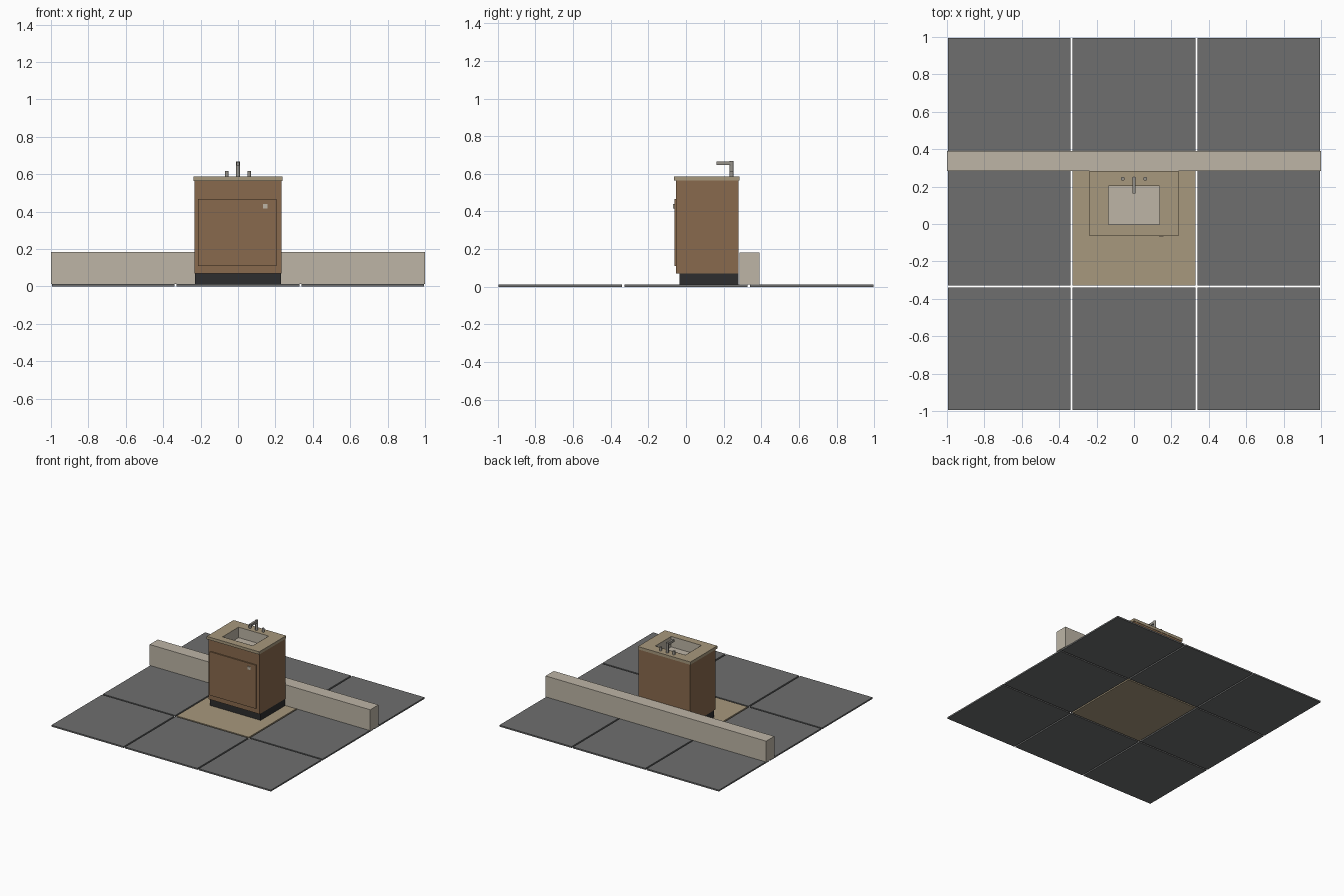
import bpy, bmesh, math
from mathutils import Vector

if "Cube" in bpy.data.objects:
    bpy.data.objects.remove(bpy.data.objects["Cube"])


def colour(name, r, g, b):
    lin = [((c / 255 + 0.055) / 1.055) ** 2.4 for c in (r, g, b)]
    m = bpy.data.materials.new(name)
    m.diffuse_color = (*lin, 1)
    m.use_nodes = True
    m.node_tree.nodes["Principled BSDF"].inputs["Base Color"].default_value = m.diffuse_color
    return m


GREY = colour("grey tile", 110, 111, 111)
TAN = colour("tan stone", 167, 152, 125)
CREAM = colour("cream", 189, 181, 166)
WOOD = colour("brown wood", 137, 106, 77)
BLACK = colour("dark base", 45, 45, 46)
METAL = colour("tap metal", 150, 146, 138)


def finish(name, bm, mat):
    bmesh.ops.recalc_face_normals(bm, faces=bm.faces)
    me = bpy.data.meshes.new(name)
    bm.to_mesh(me)
    bm.free()
    me.materials.append(mat)
    ob = bpy.data.objects.new(name, me)
    bpy.context.collection.objects.link(ob)
    return ob


def cube(bm, x, y, z):
    """Add a box to bm from its (min, max) ranges."""
    vs = bmesh.ops.create_cube(bm, size=1)["verts"]
    for v in vs:
        v.co = Vector([(a + b) / 2 + c * (b - a) for (a, b), c in zip((x, y, z), v.co)])


def box(name, x, y, z, mat):
    bm = bmesh.new()
    cube(bm, x, y, z)
    return finish(name, bm, mat)


def rod(name, start, end, r, mat):
    """Cylinder between two points."""
    a, b = Vector(start), Vector(end)
    bm = bmesh.new()
    bmesh.ops.create_cone(bm, cap_ends=True, segments=16, radius1=r, radius2=r, depth=(b - a).length)
    q = (b - a).to_track_quat("Z", "Y")
    for v in bm.verts:
        v.co = q @ v.co + (a + b) / 2
    ob = finish(name, bm, mat)
    for p in ob.data.polygons:
        p.use_smooth = len(p.vertices) == 4
    return ob


def basin_recess(name, x, y, top, depth, mat, rim=None, slab=0.0):
    """Five-sided bowl open at the top."""
    bm = bmesh.new()
    cube(bm, x, y, (top - depth, top))
    bm.normal_update()
    bmesh.ops.delete(bm, geom=[f for f in bm.faces if f.normal.z > 0.5], context="FACES_ONLY")
    ob = finish(name, bm, mat)
    ob.data.flip_normals()
    # Make sure the inside of the bowl faces upward
    if min(ob.data.polygons, key=lambda p: p.center.z).normal.z < 0:
        ob.data.flip_normals()
    return ob


# Floor tiles, three by three, with the middle one tan
T, PITCH, H = 0.012, 0.6675, 0.3275
for i in (-1, 0, 1):
    for j in (-1, 0, 1):
        cx, cy = i * PITCH, j * PITCH
        mid = i == 0 and j == 0
        box("middle_tile" if mid else "floor_tile", (cx - H, cx + H), (cy - H, cy + H),
            (0, T), TAN if mid else GREY)

# Low wall behind the cabinet
box("low_wall", (-1, 1), (0.284, 0.39), (T, 0.183), CREAM)

# Cabinet, base and door
box("toe_kick", (-0.23, 0.23), (-0.035, 0.28), (T, 0.07), BLACK)
cab = bmesh.new()
cube(cab, (-0.233, 0.233), (-0.052, 0.28), (0.07, 0.565))
cab.normal_update()
bmesh.ops.delete(cab, geom=[f for f in cab.faces if f.normal.z > 0.5], context="FACES_ONLY")
finish("cabinet", cab, WOOD)
box("door", (-0.213, 0.205), (-0.062, -0.052), (0.11, 0.467), WOOD)
box("door_knob", (0.133, 0.159), (-0.068, -0.062), (0.417, 0.441), CREAM)

# Countertop as a frame of four slabs joined around the basin opening
CX, CY0, CY1 = 0.238, -0.065, 0.283
BX, BY0, BY1 = 0.137, -0.004, 0.203
Z0, Z1 = 0.564, 0.587
top = bmesh.new()
outer = [(-CX, CY0), (CX, CY0), (CX, CY1), (-CX, CY1)]
inner = [(-BX, BY0), (BX, BY0), (BX, BY1), (-BX, BY1)]
ring = [[top.verts.new((x, y, z)) for x, y in loop]
        for loop, z in ((outer, Z0), (outer, Z1), (inner, Z1), (inner, Z0))]
for k in range(4):
    a, b = ring[k], ring[(k + 1) % 4]
    for s in range(4):
        top.faces.new((a[s], a[(s + 1) % 4], b[(s + 1) % 4], b[s]))
finish("countertop", top, TAN)

# Sink bowl, a hair inside the opening
basin_recess("basin", (-BX + 0.001, BX - 0.001), (BY0 + 0.001, BY1 - 0.001), Z1, 0.085, CREAM)

# Tap with spout and two handles
TY = 0.242
rod("tap_post", (0, TY, Z1), (0, TY, 0.668), 0.011, METAL)
box("tap_spout", (-0.009, 0.009), (0.163, TY), (0.646, 0.665), METAL)
for side in (-1, 1):
    rod("tap_handle", (side * 0.06, TY, Z1), (side * 0.06, TY, 0.616), 0.010, METAL)
